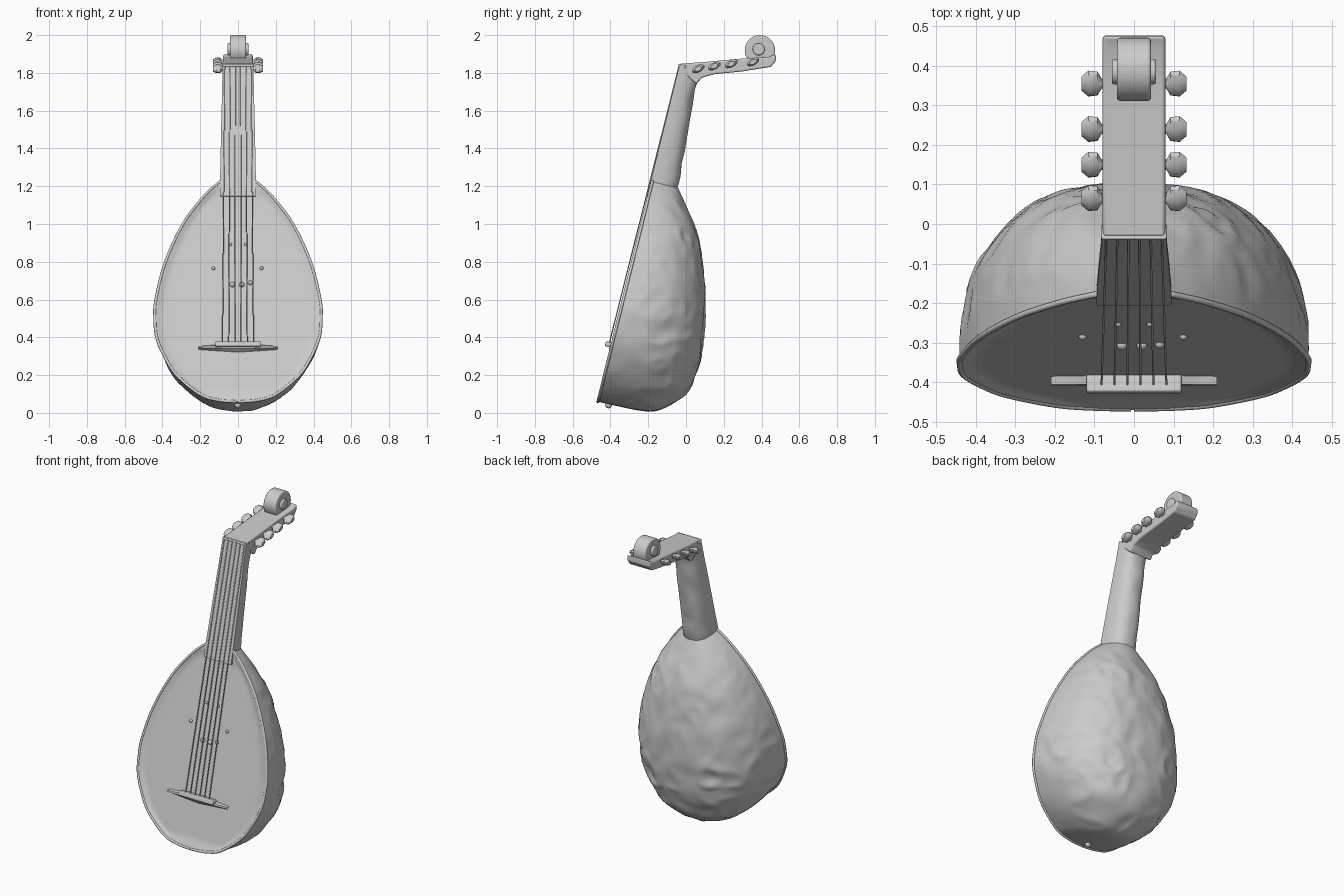
import bpy, bmesh, math
from mathutils import Vector, Matrix, noise

if "Cube" in bpy.data.objects:
    bpy.data.objects.remove(bpy.data.objects["Cube"])

# Tilted frame: U runs up the soundboard, N points into the back
ORIGIN = Vector((0, -0.47, 0.06))
U = Vector((0, 0.24, 0.971)).normalized()
N = Vector((0, U.z, -U.y))


def place(x, u, n):
    return ORIGIN + Vector((x, 0, 0)) + U * u + N * n


def spline(points, steps):
    out = []
    for i in range(len(points) - 1):
        a, b, c, d = [points[max(0, min(len(points) - 1, i + k))] for k in (-1, 0, 1, 2)]
        for s in range(steps):
            t = s / steps
            out.append([max(0, 0.5 * (2*q + (r-p)*t + (2*p-5*q+4*r-s2)*t*t + (3*q-p-3*r+s2)*t**3))
                        for p, q, r, s2 in zip(a, b, c, d)])
    return out + [list(points[-1])]


def finish(name, bm, angle=40, bevel=0, segs=3):
    bmesh.ops.remove_doubles(bm, verts=bm.verts, dist=0.0003)
    bmesh.ops.recalc_face_normals(bm, faces=bm.faces)
    me = bpy.data.meshes.new(name)
    bm.to_mesh(me)
    bm.free()
    ob = bpy.data.objects.new(name, me)
    bpy.context.collection.objects.link(ob)
    bpy.ops.object.select_all(action='DESELECT')
    ob.select_set(True)
    bpy.context.view_layer.objects.active = ob
    if bevel:
        m = ob.modifiers.new("Bevel", 'BEVEL')
        m.width, m.segments = bevel, segs
    bpy.ops.object.shade_smooth_by_angle(angle=math.radians(angle))
    return ob


def grid(rows, caps=False, closed=False):
    bm = bmesh.new()
    vs = [[bm.verts.new(p) for p in r] for r in rows]
    cols = len(rows[0])
    for a, b in zip(vs, vs[1:]):
        for j in range(cols if closed else cols - 1):
            k = (j + 1) % cols
            bm.faces.new((a[j], a[k], b[k], b[j]))
    if caps:
        bm.faces.new(vs[0])
        bm.faces.new(vs[-1])
    return bm


def arc(w, d, u, segs, p, front=0):
    pts = []
    for j in range(segs + 1):
        a = math.pi * j / segs
        c, s = math.cos(a), math.sin(a)
        pts.append(place(math.copysign(abs(c) ** (2/p), c) * w, u, front + abs(s) ** (2/p) * d))
    return pts


def smooth(t):
    t = max(0, min(1, t))
    return t * t * (3 - 2 * t)


# Bowl: (distance up the board, half width, depth)
shape = spline([(0, 0, 0), (.008, .1, .23), (.04, .2, .335), (.145, .325, .44), (.25, .39, .472),
                (.35, .43, .476), (.45, .44, .467), (.556, .435, .45), (.76, .385, .395),
                (.97, .29, .31), (1.12, .18, .205), (1.2, .095, .145)], 8)
bm = grid([arc(w, d, u, 72, 2.45) for u, w, d in shape])
bmesh.ops.remove_doubles(bm, verts=bm.verts, dist=0.0003)
bmesh.ops.recalc_face_normals(bm, faces=bm.faces)
bm.normal_update()

# Carved swirling relief on the bowl, fading out at the rim
roses = [Vector((.2, .03, .9)), Vector((-.22, .03, .45)), Vector((.2, .03, .35))]
moves = []
for v in bm.verts:
    n = (v.co - ORIGIN).dot(N)
    u = (v.co - ORIGIN).dot(U)
    q = v.co + noise.noise_vector(v.co * 5) * 0.06
    relief = 0.5 - 1.6 * abs(noise.noise(q * 8))
    for c in roses:
        r = (q - c).length
        relief += 0.7 * math.cos(r * 75) * max(0, 1 - r / 0.17)
    fade = smooth(n / 0.12) * smooth((1.2 - u) / 0.15) * smooth((u + .02) / 0.1)
    moves.append((v, v.normal * relief * 0.010 * fade))
for v, m in moves:
    v.co += m
finish("bowl", bm, 60)

# Soundboard, slightly dished inside a rounded rim
rows = []
for u, w, d in shape:
    row = []
    for j in range(41):
        x = -math.cos(math.pi * j / 40) * w
        dish = 0.012 * smooth((w - abs(x)) / .05) * smooth(u / .07) * smooth((1.2 - u) / .1)
        row.append(place(x, u, dish))
    rows.append(row)
finish("soundboard", grid(rows), 60)

# Rim edging following the soundboard outline
rim = [place(w, u, 0.004) for u, w, d in shape]
rim += [Vector((-p.x, p.y, p.z)) for p in reversed(rim[1:])]
cu = bpy.data.curves.new("rim", 'CURVE')
cu.dimensions = '3D'
cu.bevel_depth, cu.bevel_resolution = 0.008, 2
sp = cu.splines.new('POLY')
sp.points.add(len(rim) - 1)
for pt, p in zip(sp.points, rim):
    pt.co = (*p, 1)
bpy.context.collection.objects.link(bpy.data.objects.new("rim", cu))

# Neck with a D-shaped section and flat fingerboard
neck = spline([(1.12, .094, .13), (1.2, .095, .148), (1.3, .093, .143), (1.5, .089, .128),
               (1.7, .084, .113), (1.78, .083, .115), (1.835, .082, .11)], 6)
bm = grid([arc(w, d, u, 28, 2.5, -.005) for u, w, d in neck], True, True)
for v in bm.verts:
    n = (v.co - ORIGIN).dot(N)
    if n > .04:
        v.co += N * 0.007 * noise.noise(v.co * 11)
finish("neck", bm, 45)

# Pegbox bent back from the neck, extruded from its side profile
profile = [(-.033, 1.848), (.1, 1.858), (.3, 1.876), (.44, 1.885), (.475, 1.9), (.477, 1.865),
           (.45, 1.832), (.3, 1.808), (.15, 1.793), (.085, 1.775), (.055, 1.74), (.0, 1.79)]
bm = grid([[Vector((x, y, z)) for y, z in profile] for x in (-.079, .079)], True, True)
finish("pegbox", bm, 40, .008)


def cylinder(name, center, radius, half, bevel):
    bm = bmesh.new()
    bmesh.ops.create_cone(bm, cap_ends=True, segments=40, radius1=radius, radius2=radius, depth=2 * half,
                          matrix=Matrix.Translation(center) @ Matrix.Rotation(math.pi / 2, 4, 'Y'))
    return finish(name, bm, 40, bevel)


# Scroll roll on the end of the pegbox
cylinder("scroll", (0, .391, 1.92), .08, .043, .008)
cylinder("scroll_eye", (0, .385, 1.925), .032, .056, .006)

# Four pairs of tilted flat tuning pegs
for i, (y, z) in enumerate([(.065, 1.822), (.15, 1.836), (.24, 1.848), (.355, 1.858)]):
    for side in (-1, 1):
        tilt = Matrix.Translation((0, y, z)) @ Matrix.Rotation(math.radians(28), 4, 'X')
        rings = []
        for x, ry, rz in [(.06, .012, .01), (.082, .014, .011), (.092, .034, .017),
                          (.115, .037, .019), (.133, .02, .012)]:
            rings.append([tilt @ Vector((side * x, ry * math.cos(a), rz * math.sin(a)))
                          for a in [k * math.pi / 5 for k in range(10)]])
        finish(f"peg_{i}_{'right' if side > 0 else 'left'}", grid(rings, True, True), 35)


def block(name, x, u, n, bevel):
    bm = bmesh.new()
    bmesh.ops.create_cube(bm, size=1)
    for v in bm.verts:
        v.co = place(v.co.x * x, u[0] + (v.co.z + .5) * (u[1] - u[0]), n[0] + (v.co.y + .5) * (n[1] - n[0]))
    return finish(name, bm, 40, bevel)


# Bridge: tall central bar with low wings
block("bridge_bar", .24, (.295, .322), (-.032, .02), .006)
bm = grid([[place(x, .296 + k * .016 * (1 - .6 * abs(x) / .21), h) for x in
            [(-.21 + .03 * i) for i in range(15)]] for k, h in ((-1.6, .014), (-.6, -.008), (.6, -.008), (1.6, .014))])
finish("bridge_wings", bm, 50)

# Nut
block("nut", .164, (1.825, 1.84), (-.01, .03), .004)

# Strings from bridge to nut
for i in range(6):
    f = (i - 2.5) / 2.5
    a, b = place(f * .082, .31, -.012), place(f * .07, 1.83, -.006)
    bm = bmesh.new()
    bmesh.ops.create_cone(bm, cap_ends=True, segments=6, radius1=.003, radius2=.003, depth=(b - a).length,
                          matrix=Matrix.Translation((a + b) / 2) @ (b - a).to_track_quat('Z', 'Y').to_matrix().to_4x4())
    finish(f"string_{i}", bm, 70)

# Small ornament studs on the soundboard and the tail button
studs = [(-.13, .73, .01), (.125, .73, .01), (-.03, .64, .014), (.02, .64, .014), (.065, .65, .012),
         (-.04, .86, .008), (.04, .86, .008)]
spots = [(place(x, u, .011), r) for x, u, r in studs] + [(Vector((0, -.41, .042)), .018)]
for i, (p, r) in enumerate(spots):
    bm = bmesh.new()
    bmesh.ops.create_uvsphere(bm, u_segments=12, v_segments=8, radius=r, matrix=Matrix.Translation(p))
    finish("tail_button" if i == len(studs) else f"ornament_stud_{i}", bm, 60)
